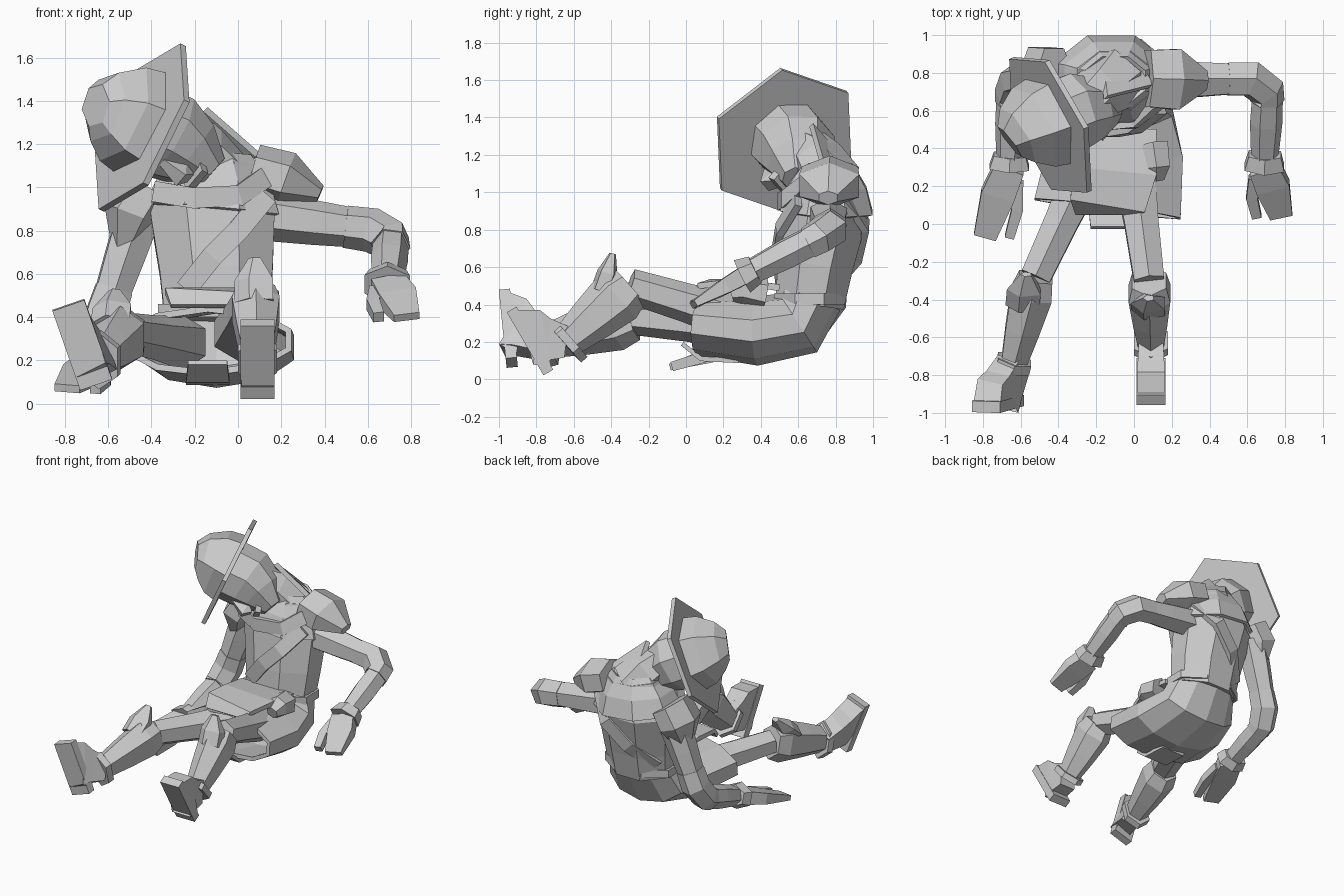
import bpy, bmesh
from math import pi, cos, sin
from mathutils import Vector

if "Cube" in bpy.data.objects:
    bpy.data.objects.remove(bpy.data.objects["Cube"])

SHADE = (0.6, 0.6, 0.6, 1)
grey = bpy.data.materials.new("plain_grey")
grey.use_nodes = True
grey.diffuse_color = SHADE
grey.node_tree.nodes["Principled BSDF"].inputs["Base Color"].default_value = SHADE

X, Y, Z = Vector((1, 0, 0)), Vector((0, 1, 0)), Vector((0, 0, 1))


def point(x, y, z):
    return Vector((x, y, z))


def finish(name, bm):
    bmesh.ops.recalc_face_normals(bm, faces=bm.faces)
    mesh = bpy.data.meshes.new(name)
    bm.to_mesh(mesh)
    bm.free()
    mesh.materials.append(grey)
    obj = bpy.data.objects.new(name, mesh)
    bpy.context.collection.objects.link(obj)
    return obj


def tube(name, path, widths, sides=6, across=X, flat=1, flat_end=None, shell=0):
    """Loft rings along a path; flat is the height to width ratio, shell leaves the ends open."""
    bm = bmesh.new()
    last = len(path) - 1
    flat_end = flat if flat_end is None else flat_end
    rings = []
    for i, (centre, width) in enumerate(zip(path, widths)):
        along = (path[min(i + 1, last)] - path[max(i - 1, 0)]).normalized()
        wide = (across - along * along.dot(across)).normalized()
        high = along.cross(wide) * (flat + (flat_end - flat) * i / last)
        radius = width / cos(pi / sides)
        angles = [(2 * j + 1) * pi / sides for j in range(sides)]
        rings.append([bm.verts.new(centre + (wide * cos(a) + high * sin(a)) * radius) for a in angles])
    for low, top in zip(rings, rings[1:]):
        for j in range(sides):
            k = (j + 1) % sides
            bm.faces.new((low[j], low[k], top[k], top[j]))
    if not shell:
        bm.faces.new(rings[0])
        bm.faces.new(rings[-1])
    obj = finish(name, bm)
    if shell:
        solid = obj.modifiers.new("thickness", 'SOLIDIFY')
        solid.thickness = shell
    return obj


def plate(name, corners, push):
    """Extrude a flat outline into a slab."""
    bm = bmesh.new()
    face = bm.faces.new([bm.verts.new(c) for c in corners])
    extruded = bmesh.ops.extrude_face_region(bm, geom=[face])
    moved = [v for v in extruded["geom"] if isinstance(v, bmesh.types.BMVert)]
    bmesh.ops.translate(bm, verts=moved, vec=push)
    return finish(name, bm)


# Hat and head share one tilted frame
crown_up = point(-.84, -.35, .4).normalized()
gaze = point(0, -.75, -.66)
cheek = crown_up.cross(gaze)
brim = point(-.43, .53, 1.27)


def on_head(height, forward=0):
    return brim + crown_up * height + gaze * forward


tube("hat_brim", [on_head(0), on_head(.03)], [.37, .37], across=point(.16, .3, .6))
tube("hat_crown", [on_head(0, -.03), on_head(.12, -.03), on_head(.22, -.02), on_head(.27)],
     [.23, .21, .15, .09], across=cheek)
tube("head", [on_head(0, -.02), on_head(-.13, -.02), on_head(-.25, .02), on_head(-.37, .08)],
     [.2, .2, .16, .08], sides=8, across=cheek)
tube("nose", [on_head(-.1, .16), on_head(-.2, .2), on_head(-.23, .17)], [.02, .04, .03], sides=4, across=cheek)
tube("mouth", [on_head(-.26, .16), on_head(-.3, .15)], [.07, .06], sides=4, across=cheek, flat=.5)

# Torso and mantle
hips, waist = point(-.1, .66, .4), point(-.1, .69, .6)
chest, nape = point(-.12, .75, .9), point(-.1, .76, 1.12)
throat = point(-.26, .64, 1.22)
tube("torso", [hips, waist, chest, nape], [.24, .26, .29, .2], sides=8, flat=.77)
tube("mantle", [chest, chest.lerp(nape, .6), nape + Z * .04], [.31, .26, .16], sides=8, flat=.8, shell=.025)
tube("neck", [nape - Z * .07, nape.lerp(throat, .5), throat], [.16, .13, .12])
plate("collar_point", [point(-.14, .68, 1.37), point(.1, .74, 1.16), point(.05, .84, 1.1), point(-.16, .86, 1.16)],
      point(-.02, -.02, -.02))
tube("belt", [hips, hips + Z * .06], [.27, .27], sides=8, flat=.7, shell=.02)

# Diagonal straps and scarf
for name, path in (
        ("chest_strap", [point(.13, .6, .96), point(0, .5, .8), point(-.12, .48, .68), point(-.24, .5, .53)]),
        ("back_strap", [point(.14, .84, 1), point(0, .96, .82), point(-.16, .92, .66), point(-.3, .78, .5)])):
    tube(name, path, [.05] * len(path), sides=4, across=X - Z, flat=.4)
scarf = [point(-.38, .6, .98), point(-.2, .52, .95), point(0, .54, .96), point(.12, .64, 1.04)]
tube("scarf", scarf, [.03] * len(scarf), sides=4, across=Y, flat=1.6)

# Cupped skirt, lap flaps and pouch
opening = point(-.14, .08, .29)
tube("skirt", [hips + Z * .04, point(-.1, .6, .3), point(-.1, .38, .26), opening],
     [.25, .3, .36, .39], sides=10, flat=.68, flat_end=.4, shell=.03)
tube("lap_flap", [point(-.1, .5, .49), point(-.1, .28, .52), point(-.14, .1, .51), point(-.14, .06, .45)],
     [.22, .22, .2, .17], sides=4, flat=.08)
tube("lower_flap", [opening + point(0, .2, -.19), opening + point(0, 0, -.18), opening + point(0, -.1, -.1)],
     [.1, .1, .09], sides=4, flat=.13)
tube("side_pouch", [point(.1, .42, .46), point(.12, .3, .48), point(.12, .24, .46)], [.08, .07, .04])


def arm(side, inward, shoulder, elbow, wrist, tip, guard_top, guard_tip):
    """Shoulder guard, sleeve, elbow band, cuff, mitten and thumb."""
    hinge = (elbow - shoulder).cross(wrist - elbow).normalized()
    tube(side + "_shoulder_guard", [guard_top, guard_top.lerp(guard_tip, .4) - inward * .03, guard_tip],
         [.15, .16, .05], across=Y, flat=.7)
    above, below = elbow.lerp(shoulder, .15), elbow.lerp(wrist, .15)
    tube(side + "_sleeve", [shoulder, shoulder.lerp(elbow, .4), above, below, elbow.lerp(wrist, .5), wrist],
         [.1, .09, .075, .075, .075, .06], across=hinge)
    tube(side + "_elbow_band", [elbow.lerp(shoulder, .35), above, below, elbow.lerp(wrist, .25)],
         [.085, .09, .085, .08], across=hinge)
    tube(side + "_cuff", [wrist.lerp(elbow, .15), wrist], [.085, .105], flat=.8)
    tube(side + "_mitten", [wrist, wrist.lerp(tip, .4) - inward * .01, tip], [.08, .09, .06],
         sides=4, flat=.6, flat_end=.3)
    thumb = [wrist.lerp(tip, t) + inward * d for t, d in ((.2, .07), (.6, .12), (1, .13))]
    tube(side + "_thumb", thumb, [.03, .03, .025], sides=4)


arm("left", -X, point(.1, .76, .87), point(.71, .77, .79), point(.69, .3, .55), point(.78, .04, .4),
    point(.07, .77, 1.08), point(.38, .76, .97))
arm("right", X, point(-.45, .8, .9), point(-.64, .75, .33), point(-.66, .3, .18), point(-.79, -.07, .07),
    point(-.42, .78, 1), point(-.54, .77, .69))


def leg(side, hip, knee, ankle, sole, facing, across):
    """Thigh, boot, pointed knee guard, ankle cuff and a foot ending in a thick sole."""
    tube(side + "_thigh", [hip, hip.lerp(knee, .5), knee], [.11, .09, .08])
    shin = ankle - knee
    front = (shin.cross(across) if shin.cross(across).z > 0 else across.cross(shin)).normalized()
    tube(side + "_boot", [knee, knee + shin * .2, knee + shin * .6, ankle], [.09, .11, .09, .065], flat=1.2)
    guard = [knee + shin * t + front * d for t, d in ((.3, .08), (.1, .13), (-.1, .19))]
    tube(side + "_knee_guard", guard, [.08, .08, .025], sides=5, flat=.6)
    tube(side + "_ankle_cuff", [ankle - shin * .07, ankle + shin * .03], [.09, .09], flat=1.3)
    back = sole - facing * .06
    tube(side + "_foot", [ankle, ankle.lerp(back, .6), back - facing * .01, back], [.065, .07, .075, .075],
         sides=4, across=across, flat=1.3, flat_end=2.3)
    tube(side + "_sole", [back, sole], [.078, .078], sides=4, across=across, flat=2.5)


leg("left", point(0, .3, .32), point(.08, -.3, .5), point(.09, -.64, .2), point(.09, -.86, .19),
    point(0, -.86, -.5), X)
leg("right", point(-.25, .3, .28), point(-.52, -.28, .33), point(-.64, -.75, .2), point(-.72, -.98, .27),
    point(0, -1, -.1), X + Z * .35)
